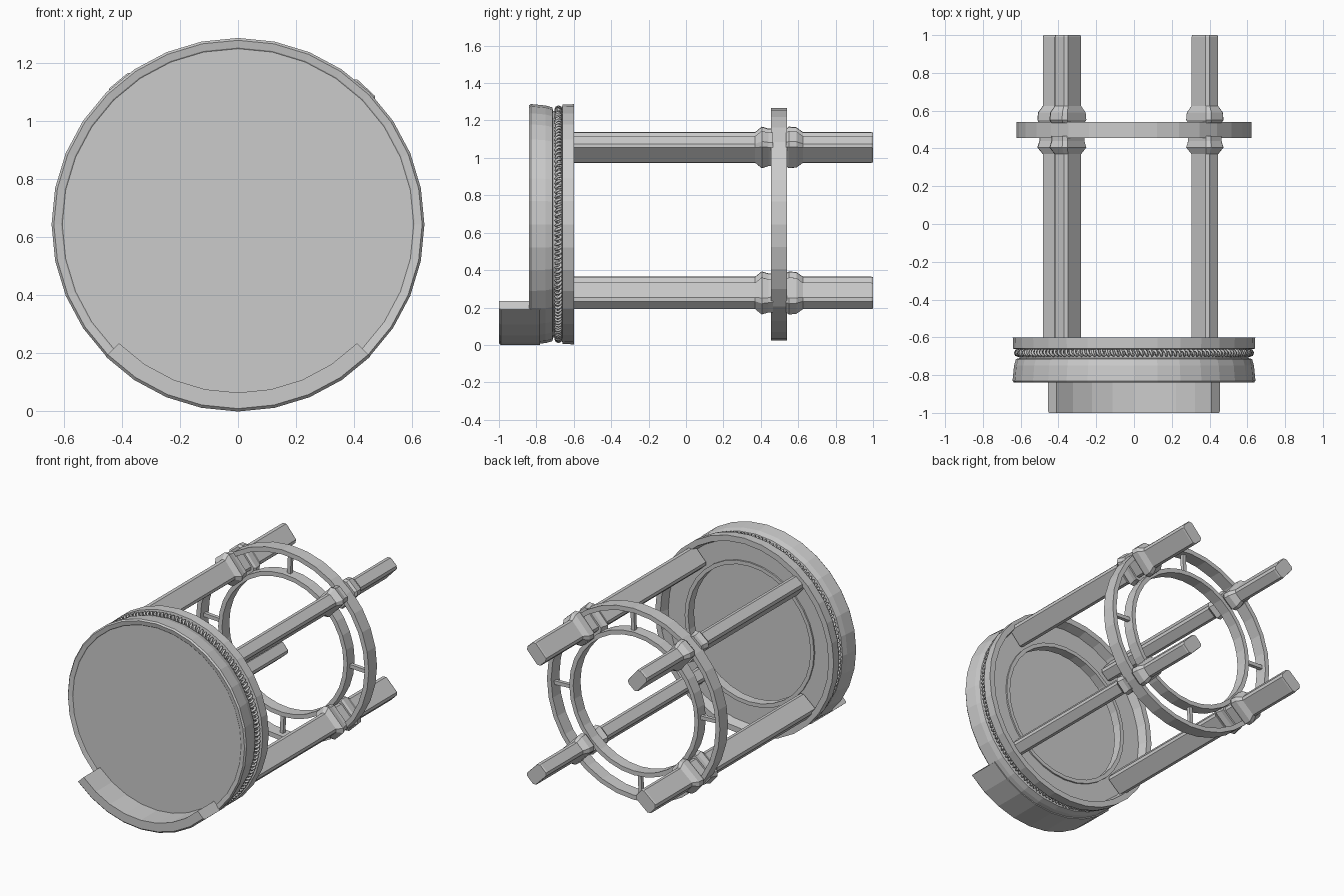
import bpy, bmesh, math
from mathutils import Vector

cube = bpy.data.objects.get("Cube")
if cube:
    bpy.data.objects.remove(cube)

MID = 0.645          # height of the main axis
SIDES = 32           # facets around every ring

grey = bpy.data.materials.new("plain_grey")
grey.use_nodes = True
COLOUR = (0.6, 0.6, 0.6, 1)
grey.diffuse_color = COLOUR
grey.node_tree.nodes["Principled BSDF"].inputs["Base Color"].default_value = COLOUR


def add_object(name, bm):
    bmesh.ops.recalc_face_normals(bm, faces=bm.faces)
    mesh = bpy.data.meshes.new(name)
    bm.to_mesh(mesh)
    bm.free()
    mesh.materials.append(grey)
    obj = bpy.data.objects.new(name, mesh)
    bpy.context.collection.objects.link(obj)
    return obj


def skin(bm, loops, closed):
    """Bridge successive loops of points; cap the ends unless closed."""
    rows = [[bm.verts.new(p) for p in loop] for loop in loops]
    n = len(rows[0])
    pairs = list(zip(rows, rows[1:])) + ([(rows[-1], rows[0])] if closed else [])
    for a, b in pairs:
        for i in range(n):
            j = (i + 1) % n
            bm.faces.new((a[i], a[j], b[j], b[i]))
    if not closed:
        bm.faces.new(rows[0])
        bm.faces.new(rows[-1])


def lathe(name, section, start=0, end=360, steps=SIDES):
    """Turn a closed (radius, y) section about the main axis."""
    full = end - start == 360
    bm = bmesh.new()
    loops = []
    for k in range(steps if full else steps + 1):
        a = math.radians(start + (end - start) * k / steps)
        loops.append([(r * math.cos(a), y, MID + r * math.sin(a)) for r, y in section])
    skin(bm, loops, full)
    return add_object(name, bm)


def band(name, inner, outer, y0, y1):
    return lathe(name, [(inner, y0), (outer, y0), (outer, y1), (inner, y1)])


def disc(name, radius, y0, y1):
    bm = bmesh.new()
    loops = []
    for y in (y0, y1):
        loops.append([(radius * math.cos(2 * math.pi * k / SIDES), y,
                       MID + radius * math.sin(2 * math.pi * k / SIDES))
                      for k in range(SIDES)])
    skin(bm, loops, False)
    return add_object(name, bm)


def bar(name, centre, angle, size, chamfer, stations):
    """Chamfered flat bar along y; stations are (y, scale)."""
    u = Vector((math.cos(angle), 0, math.sin(angle)))
    v = Vector((-math.sin(angle), 0, math.cos(angle)))
    w, t, c = size[0] / 2, size[1] / 2, chamfer
    outline = [(w, t - c), (w - c, t), (c - w, t), (-w, t - c),
               (-w, c - t), (c - w, -t), (w - c, -t), (w, c - t)]
    bm = bmesh.new()
    skin(bm, [[Vector((centre[0], y, centre[1])) + (u * a + v * b) * s
               for a, b in outline] for y, s in stations], False)
    return add_object(name, bm)


# Drum: front rim, rope groove and rear rim in one hollow shell
lathe("drum_shell", [(0.61, -0.835), (0.635, -0.84), (0.643, -0.83), (0.635, -0.75),
                     (0.625, -0.715), (0.605, -0.71), (0.605, -0.665), (0.64, -0.66),
                     (0.642, -0.60), (0.605, -0.60), (0.59, -0.66), (0.59, -0.82)])
disc("front_disc", 0.615, -0.832, -0.80)
band("rear_plate", 0.46, 0.60, -0.69, -0.66)
band("rear_plate_lip", 0.44, 0.465, -0.71, -0.65)

# Rope wound round the groove
TURNS, PER_TURN = 150, 8
curve = bpy.data.curves.new("groove_rope", "CURVE")
curve.dimensions = "3D"
curve.bevel_depth = 0.008
curve.bevel_resolution = 0
spline = curve.splines.new("POLY")
count = TURNS * PER_TURN
spline.points.add(count - 1)
for i, point in enumerate(spline.points):
    a = 2 * math.pi * i / count
    b = 2 * math.pi * i / PER_TURN
    r = 0.614 + 0.014 * math.cos(b)
    point.co = (r * math.cos(a), -0.682 + 0.014 * math.sin(b), MID + r * math.sin(a), 1)
spline.use_cyclic_u = True
curve.materials.append(grey)
bpy.context.collection.objects.link(bpy.data.objects.new("groove_rope", curve))

# Curved hood under the front edge
lathe("lower_hood", [(0.58, -1.0), (0.635, -1.0), (0.645, -0.99), (0.645, -0.78),
                     (0.58, -0.78)], -135, -45, 8)

# Rear rings and the four spokes joining them
band("outer_ring", 0.592, 0.622, 0.455, 0.54)
band("inner_ring", 0.437, 0.465, 0.46, 0.535)
for k, side in enumerate(("left", "top", "right", "bottom")):
    a = k * math.pi / 2 - 0.05
    bm = bmesh.new()
    out = Vector((math.cos(a), 0, math.sin(a)))
    across = Vector((-math.sin(a), 0, math.cos(a)))
    loops = []
    for r in (0.455, 0.60):
        loops.append([out * r + across * p * 0.012 + Vector((0, 0.5 + q * 0.012, MID))
                      for p, q in ((-1, -1), (1, -1), (1, 1), (-1, 1))])
    skin(bm, loops, False)
    add_object("spoke_" + side, bm)

# Four long bars with flared collars either side of the outer ring
SIZE, CHAMFER = (0.14, 0.09), 0.015
BARS = {"upper_left": (0.375, 1.045), "lower_left": (0.375, 0.262),
        "upper_right": (-0.35, 1.065), "lower_right": (-0.41, 0.295)}
for tag, centre in BARS.items():
    angle = math.atan2(centre[1] - MID, centre[0])
    bar("bar_" + tag, centre, angle, SIZE, CHAMFER, [(-0.64, 1), (0.99, 1), (1.0, 0.95)])
    bar("collar_front_" + tag, centre, angle, SIZE, CHAMFER,
        [(0.37, 1), (0.405, 1.4), (0.44, 1.25), (0.465, 1.25)])
    bar("collar_back_" + tag, centre, angle, SIZE, CHAMFER,
        [(0.535, 1.25), (0.55, 1.4), (0.59, 1.35), (0.625, 1)])
